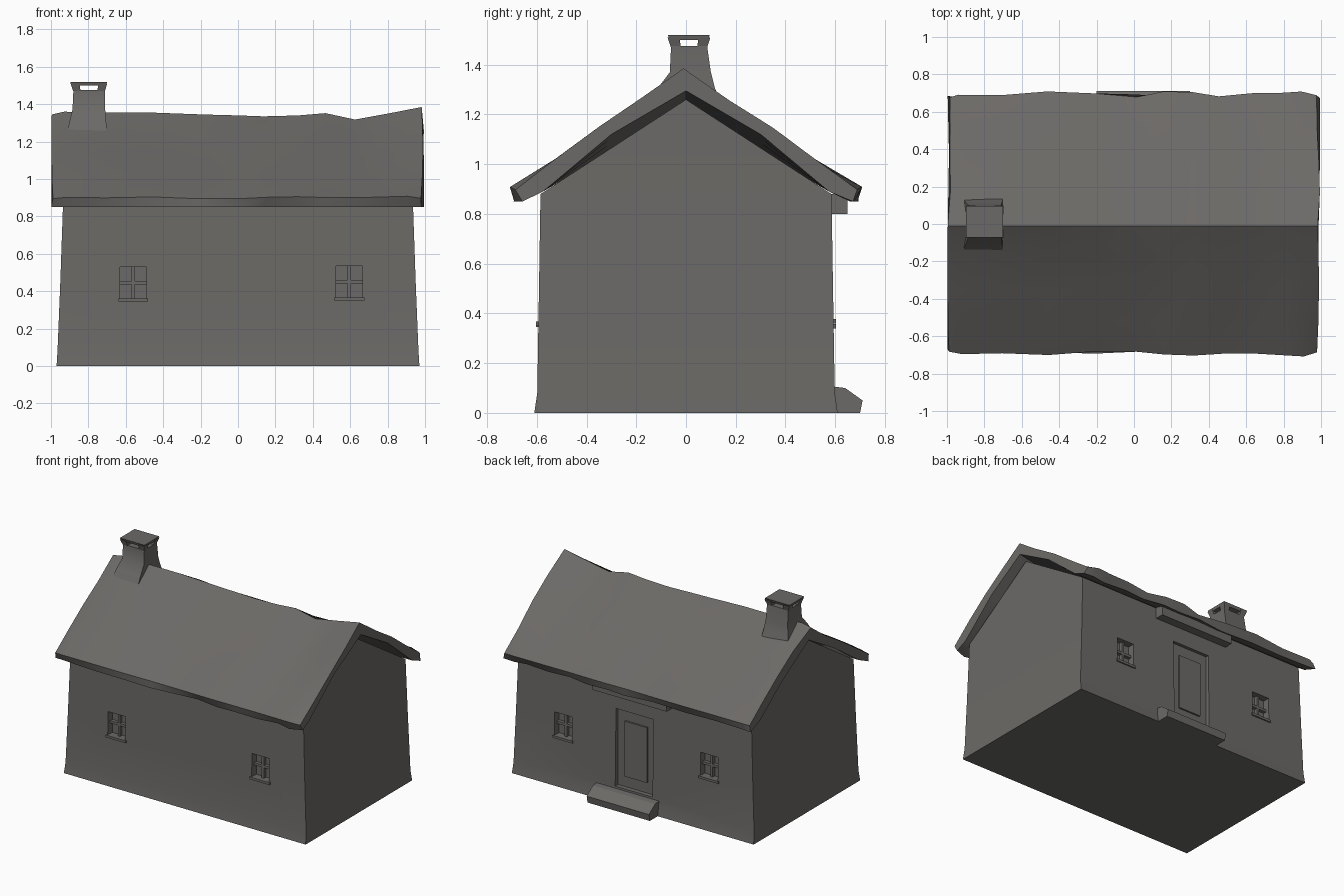
import bpy, bmesh, math, random

if "Cube" in bpy.data.objects:
    bpy.data.objects.remove(bpy.data.objects["Cube"])

random.seed(4)
stone = bpy.data.materials.new("weathered_grey")
stone.diffuse_color = (0.15, 0.143, 0.135, 1)
stone.use_nodes = True
stone.node_tree.nodes["Principled BSDF"].inputs["Base Color"].default_value = stone.diffuse_color


def finish(bm, name, angle=40):
    bmesh.ops.recalc_face_normals(bm, faces=bm.faces)
    me = bpy.data.meshes.new(name)
    bm.to_mesh(me)
    bm.free()
    ob = bpy.data.objects.new(name, me)
    bpy.context.collection.objects.link(ob)
    me.materials.append(stone)
    if angle:
        smooth(ob, angle)
    return ob


def smooth(ob, angle):
    bpy.ops.object.select_all(action='DESELECT')
    ob.select_set(True)
    bpy.context.view_layer.objects.active = ob
    bpy.ops.object.shade_smooth_by_angle(angle=math.radians(angle))


def loft(name, rings, angle=40):
    """Closed skin through rings of points, capped at both ends."""
    bm = bmesh.new()
    vs = [[bm.verts.new(p) for p in r] for r in rings]
    for a, b in zip(vs, vs[1:]):
        n = len(a)
        for i in range(n):
            bm.faces.new((a[i], a[(i + 1) % n], b[(i + 1) % n], b[i]))
    bm.faces.new(vs[0])
    bm.faces.new(vs[-1])
    return finish(bm, name, angle)


def rect(x0, x1, y0, y1, z):
    return [(x0, y0, z), (x1, y0, z), (x1, y1, z), (x0, y1, z)]


def box(name, x0, x1, y0, y1, z0, z1, angle=30):
    return loft(name, [rect(x0, x1, y0, y1, z0), rect(x0, x1, y0, y1, z1)], angle)


# Walls: tapering block with gable ends
bm = bmesh.new()
levels = [(0, .97, .61), (.08, .965, .598), (.45, .95, .592), (.88, .935, .585)]
rows = [[bm.verts.new(p) for p in rect(-x, x, -y, y, z)] for z, x, y in levels]
for a, b in zip(rows, rows[1:]):
    for i in range(4):
        j = (i + 1) % 4
        bm.faces.new((a[i], a[j], b[j], b[i]))
bm.faces.new(rows[0])
t = rows[-1]
pl, pr = bm.verts.new((-.935, 0, 1.26)), bm.verts.new((.935, 0, 1.26))
bm.faces.new((t[0], t[1], pr, pl))
bm.faces.new((t[2], t[3], pl, pr))
bm.faces.new((t[1], t[2], pr))
bm.faces.new((t[3], t[0], pl))
walls = finish(bm, "walls", 0)

# Openings: two windows on each long side, one door at the back
windows = [(-.56, -1, .445), (.595, -1, .45), (-.60, 1, .46), (.57, 1, .44)]
cuts = []
for x, s, z in windows:
    y0, y1 = sorted((s * .54, s * .7))
    cuts.append((x - .07, x + .07, y0, y1, z - .085, z + .085))
cuts.append((-.15, .15, .565, .7, .12, .68))
for c in cuts:
    cutter = box("cutter", *c, 0)
    cutter.hide_render = True
    mod = walls.modifiers.new("cut", 'BOOLEAN')
    mod.object = cutter
    mod.solver = 'EXACT'
    bpy.context.view_layer.objects.active = walls
    bpy.ops.object.modifier_apply(modifier=mod.name)
    bpy.data.objects.remove(cutter)
smooth(walls, 30)

# Window bars
for x, s, z in windows:
    y0, y1 = sorted((s * .53, s * .565))
    box("window_upright", x - .009, x + .009, y0, y1, z - .086, z + .086)
    box("window_crossbar", x - .071, x + .071, y0, y1, z - .009, z + .009)
    y0, y1 = sorted((s * .57, s * .603))
    box("window_sill", x - .08, x + .08, y0, y1, z - .1, z - .083)

# Door panel, lintel under the eaves and sloping doorstep
box("door_panel", -.09, .09, .55, .578, .2, .6)
box("door_lintel", -.3, .3, .57, .65, .8, .88)
step = [(.56, 0), (.70, 0), (.71, .05), (.64, .1), (.56, .11)]
loft("doorstep", [[(x, y, z) for y, z in step] for x in (-.2, .3)], 25)

# Roof: thick uneven gabled slab with a sagging ridge and ragged eaves
ridge = [(-.99, 1.345), (-.93, 1.36), (-.7, 1.355), (-.45, 1.355), (-.2, 1.345),
         (0, 1.34), (.15, 1.335), (.32, 1.34), (.46, 1.352), (.63, 1.318),
         (.8, 1.35), (.9, 1.37), (.985, 1.385)]


def side(s, zr, top):
    """Points from eave to ridge on one slope, top or underside."""
    j = random.uniform(-.018, .018)
    if not top:
        return [(s * (.675 + j), .85), (s * .575, .89), (s * .3, zr - .265)]
    pts = [(s * (.692 + j), .9 + j * .5)]
    for f in (.25, .5, .75):
        pts.append((s * .7 * (1 - f),
                    .9 + (zr - .9) * f + random.uniform(-.014, .008)))
    return pts


rings = []
for x, zr in ridge:
    prof = (side(-1, zr, True) + [(-.01, zr)] + side(1, zr, True)[::-1]
            + side(1, zr, False) + [(0, zr - .09)] + side(-1, zr, False)[::-1])
    dx = .01 if abs(x) > .95 else .015
    rings.append([(x + random.uniform(-dx, dx), y, z) for y, z in prof])
loft("roof", rings, 50)

# Chimney stack with a spread foot
loft("chimney_stack", [rect(-.92, -.7, -.16, .15, 1.22),
                       rect(-.9, -.705, -.11, .115, 1.31),
                       rect(-.885, -.71, -.065, .1, 1.37),
                       rect(-.88, -.71, -.06, .085, 1.475)], 40)

# Flat chimney cap on four flared corner posts
for sx in (-1, 1):
    for sy in (-1, 1):
        def corner(r, w, z):
            cx, cy = -.797 + sx * r, .012 + sy * (r - .012)
            return rect(cx - w, cx + w, cy - w, cy + w, z)
        loft("chimney_post", [corner(.065, .02, 1.47), corner(.074, .024, 1.51)], 30)
loft("chimney_cap", [rect(-.89, -.705, -.066, .088, 1.5),
                     rect(-.897, -.7, -.073, .096, 1.52)], 30)
